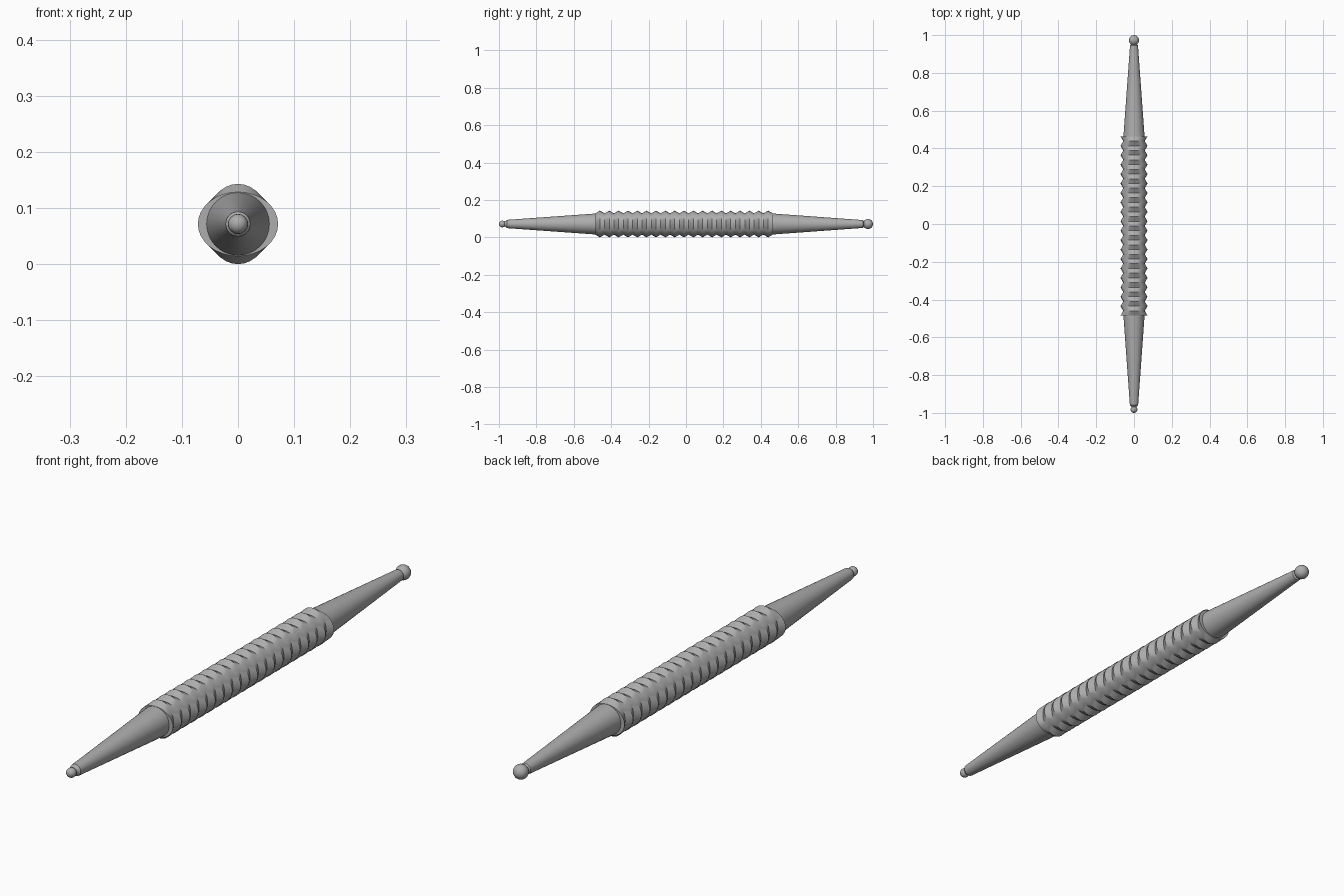
import bpy, bmesh, math
from mathutils import Matrix

cube = bpy.data.objects.get("Cube")
if cube:
    bpy.data.objects.remove(cube, do_unlink=True)

AXIS_Z = 0.0715          # height of the tool's long axis
SIDES = 32

steel = bpy.data.materials.new("grey steel")
steel.use_nodes = True
GREY = (0.42, 0.42, 0.42, 1.0)
steel.diffuse_color = GREY
steel.node_tree.nodes["Principled BSDF"].inputs["Base Color"].default_value = GREY


def finish(name, bm, angle=28):
    bmesh.ops.recalc_face_normals(bm, faces=bm.faces)
    mesh = bpy.data.meshes.new(name)
    bm.to_mesh(mesh)
    bm.free()
    mesh.materials.append(steel)
    ob = bpy.data.objects.new(name, mesh)
    bpy.context.collection.objects.link(ob)
    bpy.ops.object.select_all(action='DESELECT')
    ob.select_set(True)
    bpy.context.view_layer.objects.active = ob
    bpy.ops.object.shade_smooth_by_angle(angle=math.radians(angle))
    return ob


def loft(name, sections, angle=28):
    """Skin elliptical sections (y, x radius, z radius) along the long axis."""
    bm = bmesh.new()
    rings = []
    for y, rx, rz in sections:
        rings.append([bm.verts.new((rx * math.cos(2 * math.pi * i / SIDES), y,
                                    AXIS_Z + rz * math.sin(2 * math.pi * i / SIDES)))
                      for i in range(SIDES)])
    for a, b in zip(rings, rings[1:]):
        for i in range(SIDES):
            j = (i + 1) % SIDES
            bm.faces.new((a[i], a[j], b[j], b[i]))
    bm.faces.new(rings[0])
    bm.faces.new(rings[-1])
    return finish(name, bm, angle)


def ball(name, y, radius, segments, rings):
    bm = bmesh.new()
    place = Matrix.Translation((0, y, AXIS_Z)) @ Matrix.Rotation(math.pi / 2, 4, 'X')
    bmesh.ops.create_uvsphere(bm, u_segments=segments, v_segments=rings,
                              radius=radius, matrix=place)
    return finish(name, bm, 35)


# Ribbed grip: wide and tall ellipses alternate along the axis
START, END, RIBS = -0.485, 0.464, 19
WIDE, NARROW = 0.0715, 0.057
grip = []
for k in range(2 * RIBS + 1):
    y = START + (END - START) * k / (2 * RIBS)
    grip.append((y, WIDE, NARROW) if k % 2 == 0 else (y, NARROW, WIDE))
loft("ribbed_grip", grip, 20)

# Tapered shanks, each ending in a small chamfer and neck
loft("front_shank", [(y, r, r) for y, r in
     [(-0.47, 0.057), (-0.958, 0.022), (-0.966, 0.014), (-0.98, 0.010)]])
loft("back_shank", [(y, r, r) for y, r in
     [(0.45, 0.057), (0.946, 0.021), (0.952, 0.014), (0.97, 0.012)]])

# Ball tips
ball("small_front_ball", -0.982, 0.018, 16, 10)
ball("large_back_ball", 0.973, 0.027, 24, 14)
